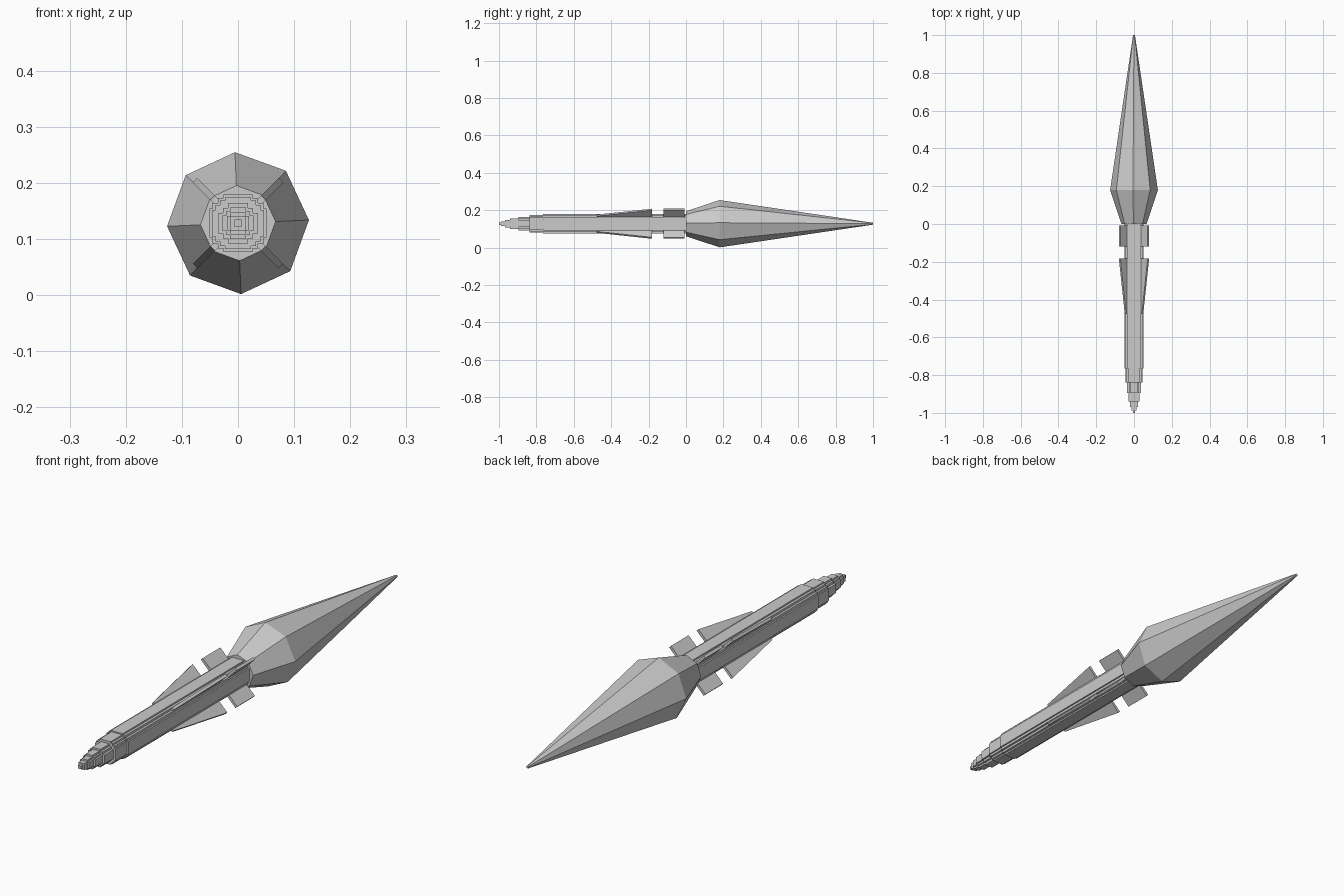
import bpy, bmesh, math
from mathutils import Vector

if "Cube" in bpy.data.objects:
    bpy.data.objects.remove(bpy.data.objects["Cube"])

CZ = 0.128  # height of the long axis


def finish(bm, name):
    bmesh.ops.recalc_face_normals(bm, faces=bm.faces)
    me = bpy.data.meshes.new(name)
    bm.to_mesh(me)
    bm.free()
    ob = bpy.data.objects.new(name, me)
    bpy.context.collection.objects.link(ob)
    return ob


def prism(bm, outline, y0, y1):
    """Extrude an (x, z) outline around the axis from y0 to y1."""
    f = bm.faces.new([bm.verts.new((x, y0, CZ + z)) for x, z in outline])
    ext = bmesh.ops.extrude_face_region(bm, geom=[f])
    vs = [v for v in ext["geom"] if isinstance(v, bmesh.types.BMVert)]
    bmesh.ops.translate(bm, verts=vs, vec=(0, y1 - y0, 0))
    if f.is_valid is False or len(f.link_faces if hasattr(f, "link_faces") else [0]) == 0:
        return


def stepped(quarter):
    """Mirror a quarter staircase of corners into a full outline."""
    out = []
    for k in range(4):
        c, s = (1, 0, -1, 0)[k], (0, 1, 0, -1)[k]
        out += [(x * c - z * s, x * s + z * c) for x, z in quarter]
    return out


# stepped body with a nose that narrows in blocky stages
full = [(.051, .026), (.045, .026), (.045, .036), (.036, .036),
        (.036, .045), (.026, .045), (.026, .051)]
mid = [(1, .5), (.75, .5), (.75, .75), (.5, .75), (.5, 1)]
stages = [
    (-.765, 0, full),
    (-.838, -.765, [(x * .9, z * .9) for x, z in full]),
    (-.895, -.838, [(x * .036, z * .036) for x, z in mid]),
    (-.94, -.895, [(x * .028, z * .028) for x, z in mid]),
    (-.968, -.94, [(.02, .013), (.013, .013), (.013, .02)]),
    (-.988, -.968, [(.013, .013)]),
    (-1, -.988, [(.0065, .0065)]),
]
bm = bmesh.new()
for y0, y1, quarter in stages:
    prism(bm, stepped(quarter), y0, y1)
finish(bm, "stepped_body")

# eight-sided exhaust plume
bm = bmesh.new()
rings = []
for y, r in [(0, .067), (.18, .1265), (1, .005)]:
    angles = [math.radians(2.5 + 45 * i) for i in range(8)]
    rings.append([bm.verts.new((r * math.cos(a), y, CZ + r * math.sin(a))) for a in angles])
for a, b in zip(rings, rings[1:]):
    for i in range(8):
        j = (i + 1) % 8
        bm.faces.new((a[i], a[j], b[j], b[i]))
bm.faces.new(rings[0])
bm.faces.new(rings[-1])
finish(bm, "exhaust_plume")


# diagonal fins: (radius, y) side outlines given a small thickness
def fin(name, outline, angle, t=.011):
    bm = bmesh.new()
    radial = Vector((math.cos(angle), 0, math.sin(angle)))
    side = Vector((-math.sin(angle), 0, math.cos(angle))) * t / 2
    base = Vector((0, 0, CZ))
    layers = [[bm.verts.new(base + radial * r + Vector((0, y, 0)) + side * s)
               for r, y in outline] for s in (-1, 1)]
    bm.faces.new(layers[0])
    bm.faces.new(layers[1])
    n = len(outline)
    for i in range(n):
        j = (i + 1) % n
        bm.faces.new((layers[0][i], layers[0][j], layers[1][j], layers[1][i]))
    finish(bm, name)


for i in range(4):
    ang = math.radians(45 + 90 * i)
    fin(f"tail_fin_{i + 1}", [(.048, -.12), (.108, -.12), (.108, -.008), (.048, -.008)], ang)
    fin(f"swept_fin_{i + 1}", [(.048, -.475), (.064, -.475), (.108, -.182), (.048, -.182)], ang)
